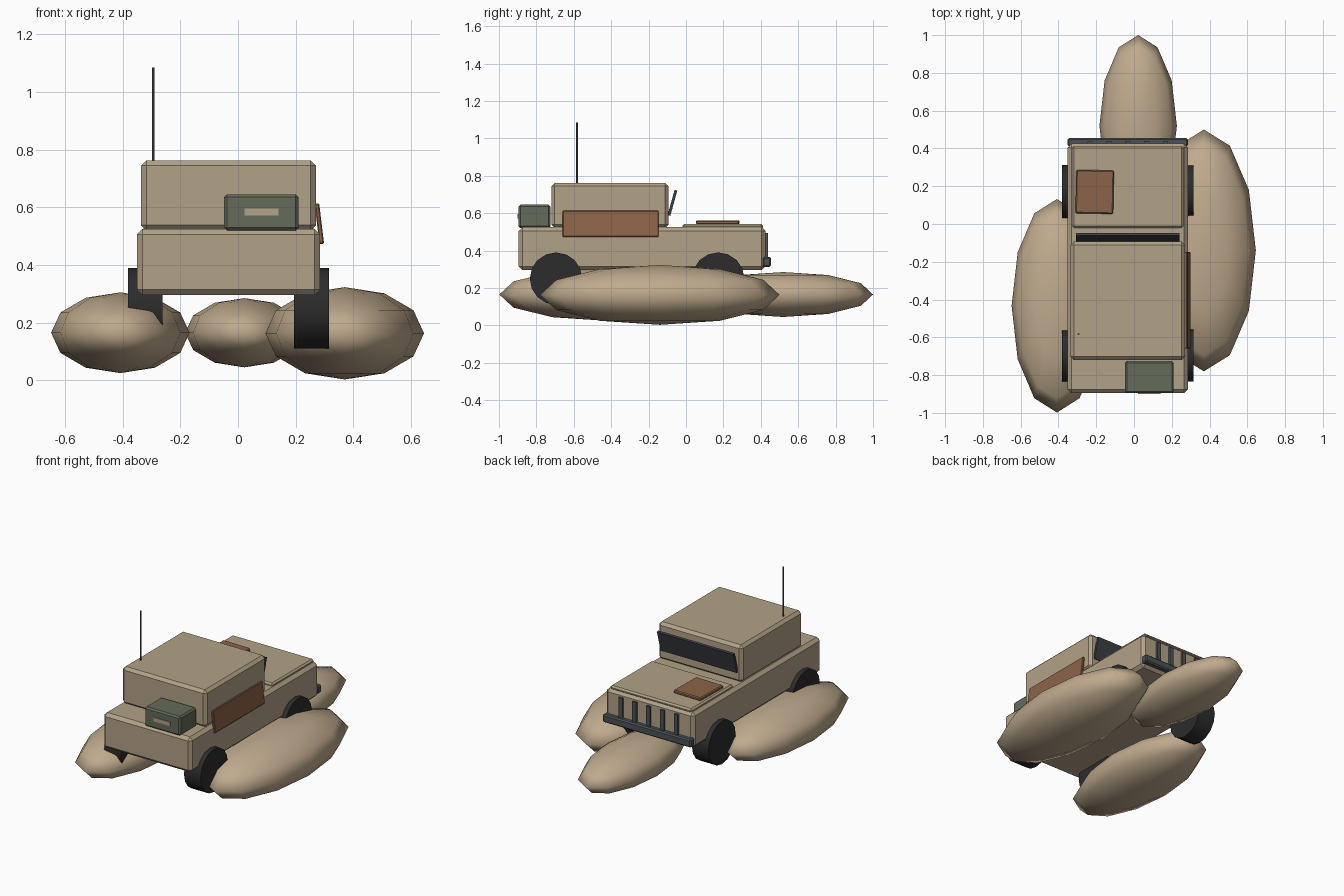
import bpy, math

if "Cube" in bpy.data.objects:
    bpy.data.objects.remove(bpy.data.objects["Cube"])

def material(name, rgb):
    m = bpy.data.materials.new(name)
    m.diffuse_color = (*rgb, 1)
    m.use_nodes = True
    m.node_tree.nodes["Principled BSDF"].inputs["Base Color"].default_value = m.diffuse_color
    return m

TAN = material("desert tan", (0.45, 0.36, 0.245))
SAND = material("sand", (0.52, 0.40, 0.265))
GREEN = material("olive green", (0.125, 0.145, 0.10))
BROWN = material("canvas brown", (0.26, 0.125, 0.065))
SLATE = material("slate grey", (0.075, 0.085, 0.095))
GLASS = material("dark glass", (0.045, 0.05, 0.06))
RUBBER = material("rubber black", (0.025, 0.025, 0.026))

CX = -0.033  # centre line of the vehicle

def finish(ob, name, mat):
    ob.name = name
    ob.data.materials.append(mat)
    return ob

def box(name, lo, hi, mat, bevel=0.0, rot=(0, 0, 0)):
    """Box between two corners, rotated about its centre."""
    bpy.ops.mesh.primitive_cube_add(size=1, location=[(a + b) / 2 for a, b in zip(lo, hi)])
    ob = bpy.context.object
    ob.scale = [b - a for a, b in zip(lo, hi)]
    bpy.ops.object.transform_apply(location=False, rotation=False, scale=True)
    ob.rotation_euler = rot
    if bevel:
        mod = ob.modifiers.new("edge", 'BEVEL')
        mod.width = bevel
        mod.segments = 1
    return finish(ob, name, mat)

def cylinder(name, r, depth, loc, mat, sides, rot=(0, 0, 0)):
    bpy.ops.mesh.primitive_cylinder_add(vertices=sides, radius=r, depth=depth, location=loc, rotation=rot)
    ob = finish(bpy.context.object, name, mat)
    bpy.ops.object.shade_smooth_by_angle(angle=math.radians(35))
    return ob

# sand mounds
for name, loc, radii in (("right_mound", (0.37, -0.14, 0.163), (0.275, 0.64, 0.16)),
                         ("left_mound", (-0.408, -0.433, 0.165), (0.24, 0.565, 0.14)),
                         ("far_mound", (0.022, 0.52, 0.165), (0.205, 0.48, 0.12))):
    bpy.ops.mesh.primitive_uv_sphere_add(segments=12, ring_count=6, radius=1, location=loc)
    ob = finish(bpy.context.object, name, SAND)
    ob.scale = radii
    bpy.ops.object.transform_apply(location=False, rotation=False, scale=True)
    bpy.ops.object.shade_smooth()

# body, cabin and hood
box("body", (CX - 0.318, -0.895, 0.295), (CX + 0.318, 0.425, 0.525), TAN, 0.02)
box("cabin", (CX - 0.303, -0.72, 0.52), (CX + 0.303, -0.093, 0.762), TAN, 0.018)
box("hood", (CX - 0.295, -0.02, 0.515), (CX + 0.295, 0.412, 0.542), TAN, 0.01)

# leaning windshield
box("windshield", (CX - 0.275, -0.08, 0.585), (CX + 0.275, -0.065, 0.725), GLASS, 0, (-0.27, 0, 0))

# bumper and grille bars
box("bumper", (CX - 0.318, 0.41, 0.313), (CX + 0.318, 0.455, 0.365), SLATE, 0.008)
for i in range(5):
    x = CX + (i - 2) * 0.1
    box(f"grille_bar_{i + 1}", (x - 0.014, 0.415, 0.36), (x + 0.014, 0.438, 0.495), SLATE)

# wheels
for side in (-1, 1):
    for end, y in (("rear", -0.695), ("front", 0.172)):
        cylinder(f"{end}_wheel_{'left' if side < 0 else 'right'}", 0.14, 0.12,
                 (CX + side * 0.288, y, 0.25), RUBBER, 16, (0, math.pi / 2, 0))

# canvas patches
box("hood_canvas", (-0.308, 0.055, 0.54), (-0.108, 0.285, 0.562), BROWN, 0.006, (0, 0, -0.02))
box("side_canvas", (0.274, -0.66, 0.472), (0.29, -0.147, 0.613), BROWN, 0.004, (0, -0.12, 0))

# storage box with a plain plate
box("storage_box", (-0.048, -0.896, 0.52), (0.21, -0.725, 0.645), GREEN, 0.01)
box("box_plate", (0.022, -0.901, 0.571), (0.14, -0.892, 0.596), TAN)

# antenna
cylinder("antenna", 0.005, 0.335, (-0.294, -0.583, 0.917), SLATE, 6)
